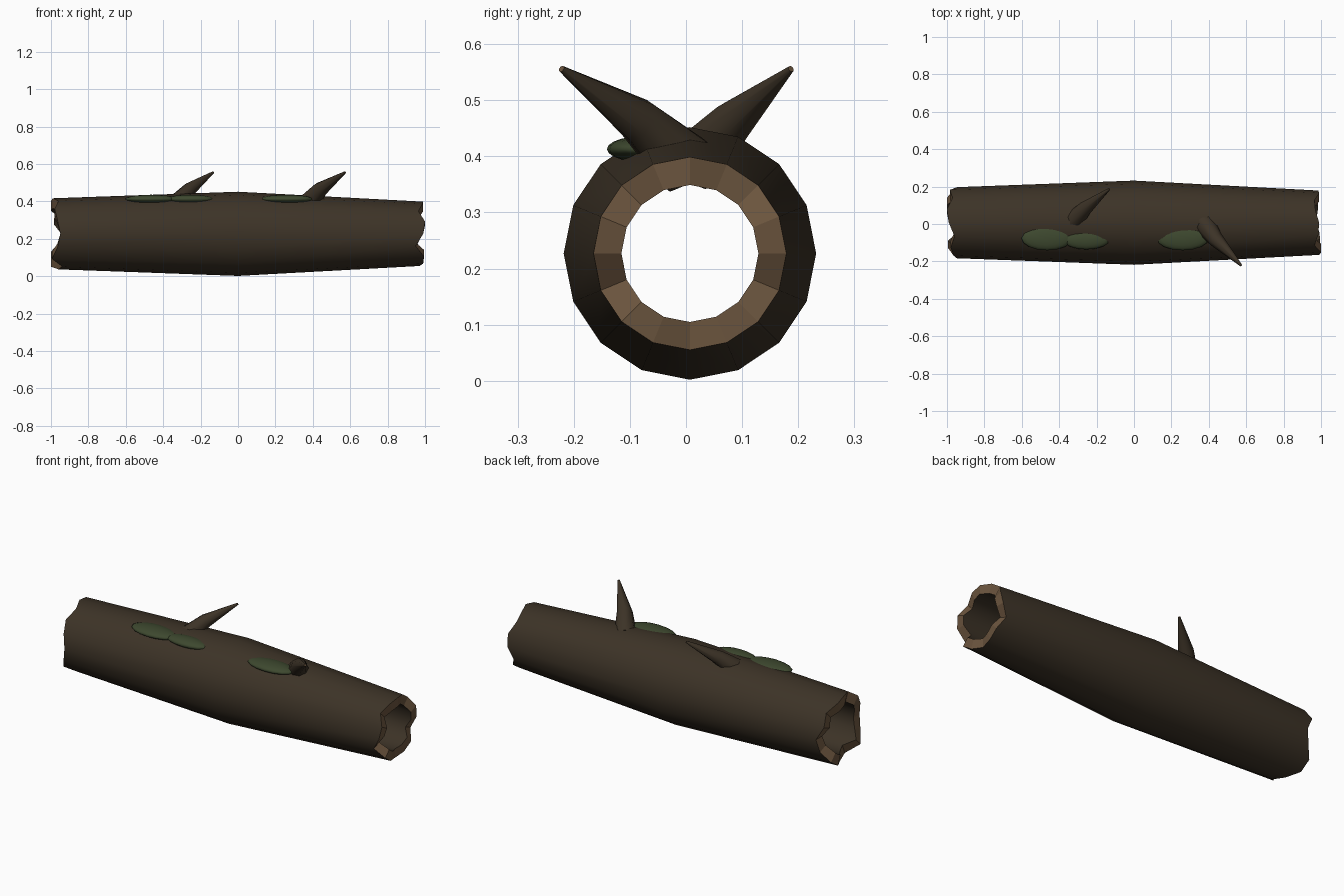
import bpy, bmesh, math
from mathutils import Vector

if "Cube" in bpy.data.objects:
    bpy.data.objects.remove(bpy.data.objects["Cube"])


def material(name, color):
    m = bpy.data.materials.new(name)
    m.diffuse_color = (*color, 1)
    m.use_nodes = True
    m.node_tree.nodes["Principled BSDF"].inputs["Base Color"].default_value = m.diffuse_color
    return m


BARK = material("dark bark", (0.046, 0.033, 0.020))
WOOD = material("bare wood", (0.147, 0.090, 0.048))
MOSS = material("moss green", (0.047, 0.065, 0.028))


def finish(bm, name, mats):
    bmesh.ops.recalc_face_normals(bm, faces=bm.faces)
    me = bpy.data.meshes.new(name)
    bm.to_mesh(me)
    bm.free()
    for m in mats:
        me.materials.append(m)
    ob = bpy.data.objects.new(name, me)
    bpy.context.collection.objects.link(ob)
    return ob


def bridge(bm, a, b, mat, smooth):
    n = len(a)
    for i in range(n):
        f = bm.faces.new((a[i], a[(i + 1) % n], b[(i + 1) % n], b[i]))
        f.material_index = mat
        f.smooth = smooth


# Hollow log: outer and inner walls joined by splintered end rims
N = 16
CY, CZ = 0.007, 0.227
# end positions around the rim, from the top over the back to the front
LEFT = [-.99, -1, -.97, -.985, -.945, -.96, -1, -1,
        -.96, -.94, -.995, -.965, -.95, -.965, -.98, -.96]
RIGHT = [.99, .97, .965, .99, .985, .955, .985, .98,
         .97, .99, .995, .95, .99, 1.0, .965, .985]


def ring(bm, xs, r):
    return [bm.verts.new((xs[i], CY + r * math.sin(math.tau * i / N),
                          CZ + r * math.cos(math.tau * i / N))) for i in range(N)]


bm = bmesh.new()
stations = [(LEFT, 0.190), ([0.0] * N, 0.225), (RIGHT, 0.172)]
outer = [ring(bm, xs, r) for xs, r in stations]
inner = [ring(bm, xs, r * 0.71) for xs, r in stations]
for walls in (outer, inner):
    for a, b in zip(walls, walls[1:]):
        bridge(bm, a, b, 0, True)
for e in (0, -1):
    bridge(bm, outer[e], inner[e], 1, False)
    for loop in (outer[e], inner[e]):
        for i in range(N):
            bm.edges.get((loop[i], loop[(i + 1) % N])).smooth = False
finish(bm, "hollow_log", [BARK, WOOD])


# Broken branches: bent tapering stubs with a bare wood tip
def branch(name, points, radii, sides=8):
    pts = [Vector(p) for p in points]
    bm = bmesh.new()
    rings = []
    for i, (p, r) in enumerate(zip(pts, radii)):
        d = (pts[min(i + 1, len(pts) - 1)] - pts[max(i - 1, 0)]).normalized()
        u = d.cross(Vector((0, 0, 1))).normalized()
        v = d.cross(u)
        rings.append([bm.verts.new(p + r * (u * math.cos(math.tau * k / sides)
                                            + v * math.sin(math.tau * k / sides)))
                      for k in range(sides)])
    for a, b in zip(rings, rings[1:]):
        bridge(bm, a, b, 0, True)
    bm.faces.new(rings[0])
    bm.faces.new(rings[-1]).material_index = 1
    finish(bm, name, [BARK, WOOD])


branch("back_branch", [(-.33, .01, .385), (-.26, .085, .465), (-.132, .187, .556)],
       [.055, .038, .006])
branch("front_branch", [(.375, 0, .385), (.44, -.085, .465), (.573, -.222, .556)],
       [.06, .041, .006])

# Moss patches: flattened pads half sunk in the bark
for name, x, y, rx, ry in (("moss_left", -.465, -.075, .137, .066),
                           ("moss_middle", -.255, -.083, .125, .053),
                           ("moss_right", .26, -.077, .14, .064)):
    bm = bmesh.new()
    bmesh.ops.create_uvsphere(bm, u_segments=16, v_segments=10, radius=1)
    bmesh.ops.scale(bm, vec=(rx, ry, .023), verts=bm.verts)
    bmesh.ops.translate(bm, vec=(x, y, .413), verts=bm.verts)
    for f in bm.faces:
        f.smooth = True
    finish(bm, name, [MOSS])
